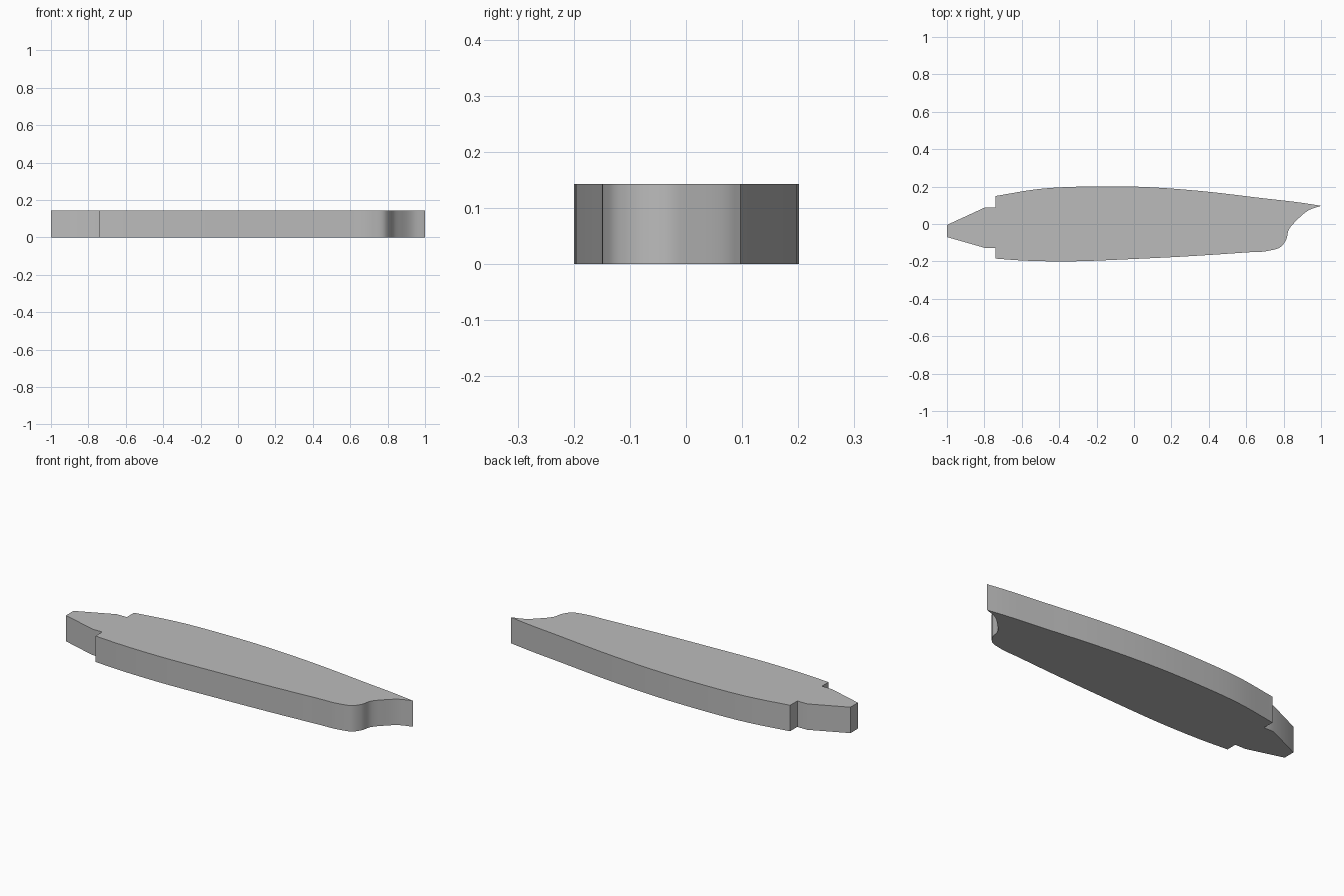
import bpy
import bmesh
import math
from mathutils import Vector

cube = bpy.data.objects.get("Cube")
if cube:
    bpy.data.objects.remove(cube, do_unlink=True)

HEIGHT = 0.143


def smooth_run(points, steps=6):
    """Pass a smooth curve through the points; drops the last one."""
    pts = [Vector(p) for p in points]
    pts = [2 * pts[0] - pts[1]] + pts + [2 * pts[-1] - pts[-2]]
    out = []
    for a, b, c, d in zip(pts, pts[1:], pts[2:], pts[3:]):
        # Tangents are weighted by spacing so uneven points do not overshoot
        la, lb, lc = (b - a).length, (c - b).length, (d - c).length
        m0 = lb * ((b - a) / la * lb + (c - b) / lb * la) / (la + lb)
        m1 = lb * ((c - b) / lb * lc + (d - c) / lc * lb) / (lb + lc)
        for i in range(steps):
            t = i / steps
            out.append(b * (2*t**3 - 3*t**2 + 1) + m0 * (t**3 - 2*t**2 + t)
                       + c * (3*t**2 - 2*t**3) + m1 * (t**3 - t**2))
    return out


# Outline, counter-clockwise from the tapered tail
tail_front = [(-1, -0.07), (-0.8, -0.127), (-0.74, -0.127)]
front_side = [(-0.74, -0.185), (-0.6, -0.195), (-0.39, -0.2), (0, -0.187),
              (0.3, -0.172), (0.6, -0.152), (0.72, -0.143), (0.785, -0.122),
              (0.813, -0.085), (0.828, -0.03), (0.87, 0.02),
              (0.935, 0.074), (1, 0.097)]
back_side = [(1, 0.097), (0.94, 0.107), (0.67, 0.14), (0.35, 0.177),
             (0, 0.2), (-0.22, 0.201), (-0.5, 0.188), (-0.74, 0.15)]
tail_back = [(-0.74, 0.15), (-0.74, 0.087), (-0.8, 0.087), (-1, -0.005)]
outline = ([Vector(p) for p in tail_front] + smooth_run(front_side)
           + smooth_run(back_side) + [Vector(p) for p in tail_back])

# Flat slab raised from the outline
bm = bmesh.new()
base = bm.faces.new([bm.verts.new((p.x, p.y, 0)) for p in outline])
raised = bmesh.ops.extrude_face_region(bm, geom=[base], use_keep_orig=True)
top = [v for v in raised["geom"] if isinstance(v, bmesh.types.BMVert)]
bmesh.ops.translate(bm, verts=top, vec=(0, 0, HEIGHT))
bmesh.ops.recalc_face_normals(bm, faces=bm.faces)
mesh = bpy.data.meshes.new("shaped_slab")
bm.to_mesh(mesh)
bm.free()
slab = bpy.data.objects.new("shaped_slab", mesh)
bpy.context.collection.objects.link(slab)

# Plain grey finish
grey = bpy.data.materials.new("plain_grey")
grey.use_nodes = True
colour = (0.5, 0.5, 0.5, 1)
grey.diffuse_color = colour
grey.node_tree.nodes["Principled BSDF"].inputs["Base Color"].default_value = colour
mesh.materials.append(grey)

# Smooth walls, sharp rims and corners
bpy.ops.object.select_all(action="DESELECT")
slab.select_set(True)
bpy.context.view_layer.objects.active = slab
bpy.ops.object.shade_smooth_by_angle(angle=math.radians(30))
